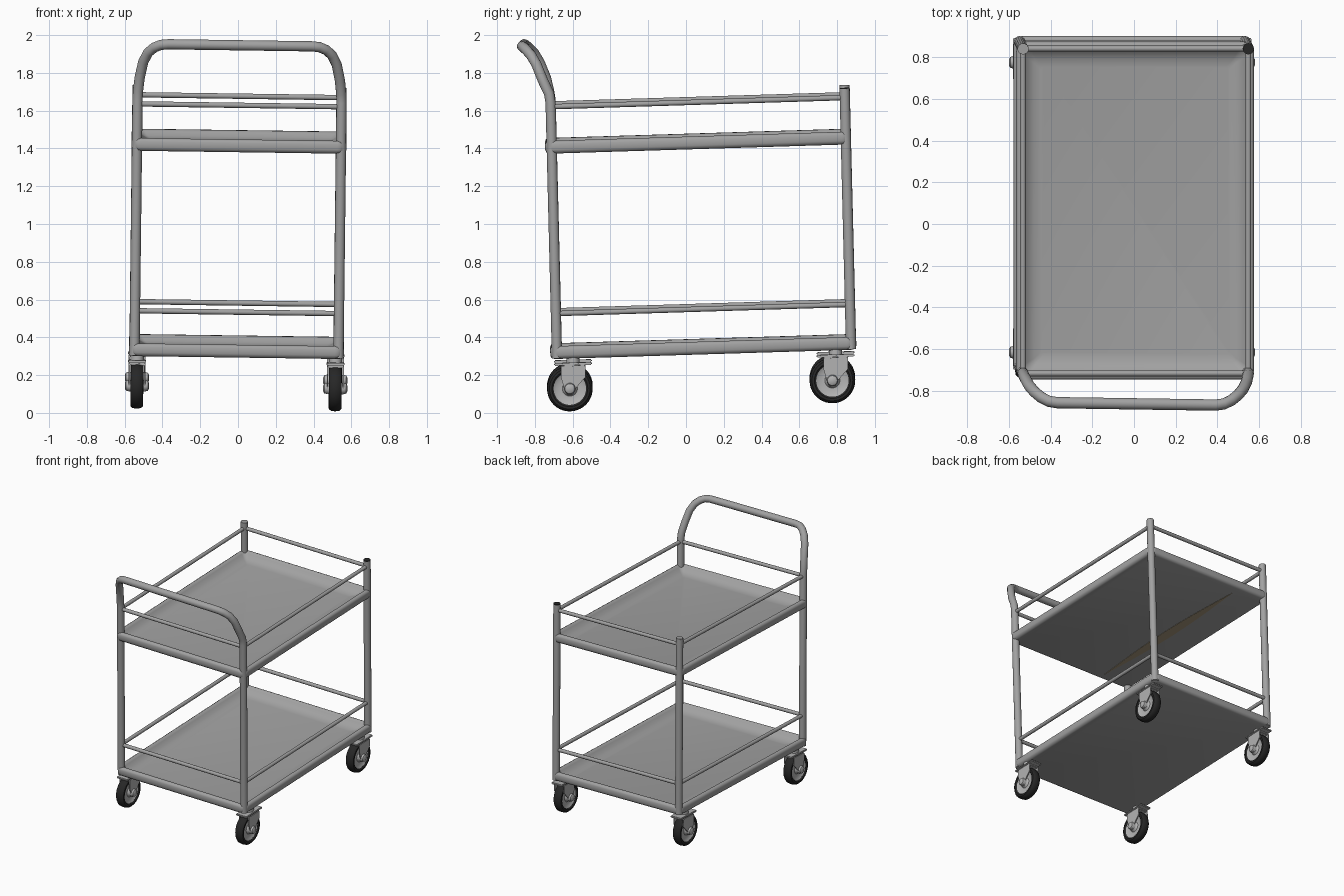
import bpy, bmesh, math
from mathutils import Matrix, Vector

if "Cube" in bpy.data.objects:
    bpy.data.objects.remove(bpy.data.objects["Cube"])


def material(name, r, g, b):
    m = bpy.data.materials.new(name)
    m.diffuse_color = (r, g, b, 1)
    m.use_nodes = True
    m.node_tree.nodes["Principled BSDF"].inputs["Base Color"].default_value = m.diffuse_color
    return m


STEEL = material("grey steel", 0.36, 0.36, 0.36)
CHROME = material("light caster metal", 0.45, 0.45, 0.45)
RUBBER = material("black rubber", 0.02, 0.02, 0.02)
BROWN = material("brown strip", 0.38, 0.31, 0.2)

# The whole trolley leans slightly: a small tilt applied to every part
LEAN = Matrix(((1, 0, 0.012, -0.012),
               (0, 1, -0.025, 0.025),
               (-0.014, 0.031, 1, 0),
               (0, 0, 0, 1)))

PX, PY0, PY1 = 0.54, -0.70, 0.857      # post positions
CY = 0.075                             # tray centre


def finish(bm, name, mat, angle=40):
    bmesh.ops.recalc_face_normals(bm, faces=bm.faces)
    bm.transform(LEAN)
    me = bpy.data.meshes.new(name)
    bm.to_mesh(me)
    bm.free()
    me.materials.append(mat)
    me.shade_smooth()
    me.set_sharp_from_angle(angle=math.radians(angle))
    ob = bpy.data.objects.new(name, me)
    bpy.context.collection.objects.link(ob)
    return ob


def loft(bm, rings, caps=True, closed=False):
    loops = [[bm.verts.new(p) for p in ring] for ring in rings]
    pairs = list(zip(loops, loops[1:])) + ([(loops[-1], loops[0])] if closed else [])
    for a, b in pairs:
        for i in range(len(a)):
            j = (i + 1) % len(a)
            bm.faces.new((a[i], a[j], b[j], b[i]))
    if caps and not closed:
        bm.faces.new(loops[0])
        bm.faces.new(loops[-1])


def tube(name, pts, r, mat=STEEL, n=16):
    pts = [Vector(p) for p in pts]
    rings = []
    for i, p in enumerate(pts):
        t = (pts[min(i + 1, len(pts) - 1)] - pts[max(i - 1, 0)]).normalized()
        u = t.cross(Vector((0, 1, 0)) if abs(t.y) < 0.9 else Vector((1, 0, 0))).normalized()
        v = t.cross(u)
        rings.append([p + r * (math.cos(a) * u + math.sin(a) * v)
                      for a in (2 * math.pi * k / n for k in range(n))])
    bm = bmesh.new()
    loft(bm, rings)
    return finish(bm, name, mat)


def lathe_x(name, c, profile, mat, n=40, closed=False):
    """Spin (x offset, radius) points about an axle along x."""
    rings = [[(c[0] + x, c[1] + r * math.cos(2 * math.pi * k / n),
               c[2] + r * math.sin(2 * math.pi * k / n)) for k in range(n)]
             for x, r in profile]
    bm = bmesh.new()
    loft(bm, rings, closed=closed)
    return finish(bm, name, mat)


def rounded_rect(hx, hy, r, z, n=6):
    out = []
    for q, (sx, sy) in enumerate(((1, 1), (-1, 1), (-1, -1), (1, -1))):
        for k in range(n + 1):
            a = math.pi / 2 * (q + k / n)
            out.append((sx * (hx - r) + r * math.cos(a),
                        CY + sy * (hy - r) + r * math.sin(a), z))
    return out


# Trays: rounded rim with a shallow sloping pan
def tray(name, z):
    profile = [(0.022, 0), (0.006, 0.006), (0, 0.02), (0, 0.05), (0.005, 0.062),
               (0.016, 0.068), (0.03, 0.066), (0.038, 0.056), (0.06, 0.035),
               (0.085, 0.022), (0.12, 0.016)]
    bm = bmesh.new()
    loft(bm, [rounded_rect(0.57 - i, 0.81 - i, max(0.05 - 0.4 * i, 0.015), z + h)
              for i, h in profile])
    finish(bm, name, STEEL, 50)


tray("lower_tray", 0.315)
tray("upper_tray", 1.402)

# Brown sliver under the upper tray
bm = bmesh.new()
side = [(math.sin(math.pi * k / 10), -0.67 + 1.47 * k / 10) for k in range(11)]
outline = [(-0.29 - 0.04 * s, y) for s, y in side] + [(-0.29 + 0.04 * s, y) for s, y in side[-2:0:-1]]
loft(bm, [[(x, y, z) for x, y in outline] for z in (1.4, 1.403)])
finish(bm, "underside_strip", BROWN)

# Rear posts with end caps
for s, side_name, cap in ((-1, "left", STEEL), (1, "right", RUBBER)):
    tube(f"rear_post_{side_name}", [(s * PX, PY1, 0.318), (s * PX, PY1, 1.697)], 0.027)
    tube(f"rear_post_cap_{side_name}", [(s * PX, PY1, 1.697), (s * PX, PY1, 1.702)], 0.026, cap)

# Front posts and push handle as one bent tube
bend = [(PX, PY0, 0.318), (PX, PY0, 1.67), (0.538, -0.707, 1.72), (0.53, -0.73, 1.79),
        (0.512, -0.762, 1.875), (0.487, -0.79, 1.925), (0.455, -0.815, 1.953),
        (0.42, -0.832, 1.968), (0.38, -0.838, 1.972)]
path = [(-x, y, z) for x, y, z in bend] + bend[::-1]
path = [(x, y - (0.015 * x if z > 1.75 else 0), z) for x, y, z in path]
tube("push_handle", path, 0.027)

# Guard rails around both trays
for level, z in (("lower", 0.555), ("upper", 1.65)):
    for nm, y in (("front", PY0), ("rear", PY1)):
        tube(f"{level}_{nm}_rail", [(-PX, y, z), (PX, y, z)], 0.014, n=12)
    for nm, x in (("left", -PX), ("right", PX)):
        tube(f"{level}_{nm}_rail", [(x, PY0, z), (x, PY1, z)], 0.014, n=12)


def plate(name, c, size, mat):
    bm = bmesh.new()
    bmesh.ops.create_cube(bm, size=1, matrix=Matrix.Translation(c) @ Matrix.Diagonal((*size, 1)))
    bmesh.ops.bevel(bm, geom=bm.edges[:], offset=0.004, segments=2, affect='EDGES')
    finish(bm, name, mat)


# Casters
def caster(tag, x, y, z=0.156):
    c = (x, y, z)
    lathe_x(f"{tag}_tyre", c, [(-0.026, 0.086), (-0.034, 0.095), (-0.033, 0.108), (-0.022, 0.118),
                               (0, 0.121), (0.022, 0.118), (0.033, 0.108), (0.034, 0.095),
                               (0.026, 0.086)], RUBBER, closed=True)
    lathe_x(f"{tag}_wheel", c, [(-0.03, 0.03), (-0.016, 0.04), (-0.016, 0.072), (-0.028, 0.09),
                                (0.028, 0.09), (0.016, 0.072), (0.016, 0.04), (0.03, 0.03)], CHROME)
    lathe_x(f"{tag}_axle", c, [(-0.064, 0.015), (-0.058, 0.026), (-0.044, 0.03), (0.044, 0.03),
                               (0.058, 0.026), (0.064, 0.015)], CHROME, 20)
    # fork cheeks tapering down to the axle
    shape = [(-0.045, 0.115), (-0.045, 0.06), (-0.03, 0.0), (-0.015, -0.03), (0.015, -0.03),
             (0.03, 0.0), (0.085, 0.06), (0.085, 0.115)]
    bm = bmesh.new()
    for s in (-1, 1):
        loft(bm, [[(x + s * o, y + a, z + b) for a, b in shape] for o in (0.038, 0.045)])
    finish(bm, f"{tag}_fork", CHROME)
    plate(f"{tag}_fork_crown", (x, y + 0.02, z + 0.116), (0.09, 0.13, 0.012), CHROME)
    plate(f"{tag}_mount_plate", (x, y + 0.02, z + 0.13), (0.095, 0.2, 0.014), CHROME)
    tube(f"{tag}_stem", [(x, y + 0.02, z + 0.13), (x, y + 0.02, 0.32)], 0.035, CHROME)


for fb, y in (("front", -0.636), ("rear", 0.754)):
    for lr, x in (("left", -0.525), ("right", 0.525)):
        caster(f"{fb}_{lr}_caster", x, y)
